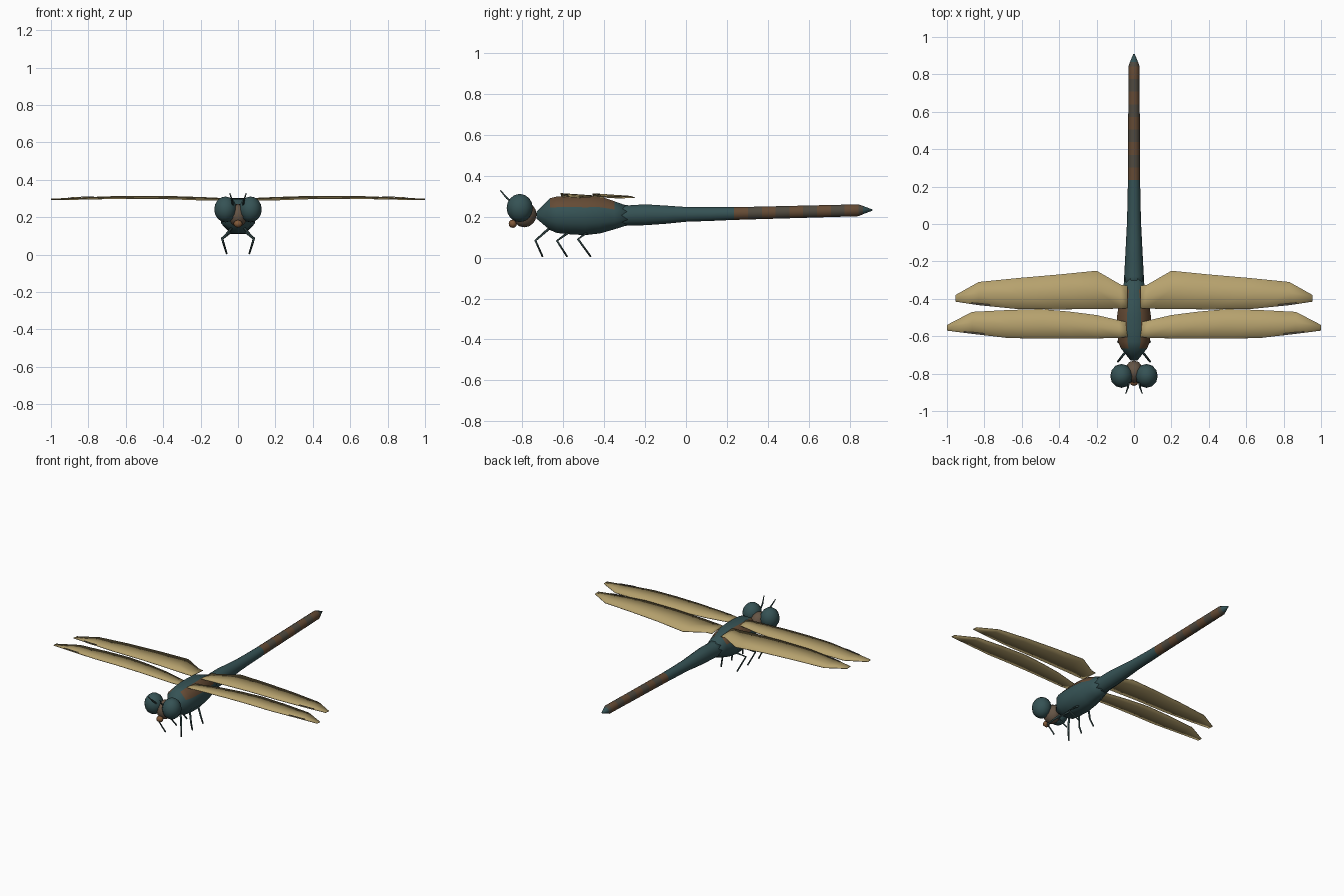
import bpy, bmesh, math
from mathutils import Vector

if "Cube" in bpy.data.objects:
    bpy.data.objects.remove(bpy.data.objects["Cube"])


def material(name, rgb):
    m = bpy.data.materials.new(name)
    m.diffuse_color = (*rgb, 1)
    m.use_nodes = True
    m.node_tree.nodes["Principled BSDF"].inputs["Base Color"].default_value = m.diffuse_color
    return m


TEAL = material("dark teal", (0.036, 0.085, 0.09))
BROWN = material("band brown", (0.13, 0.07, 0.035))
UMBER = material("dull umber", (0.08, 0.068, 0.05))
FACE = material("face brown", (0.13, 0.09, 0.06))
JAW = material("jaw brown", (0.22, 0.10, 0.04))
WING = material("wing tan", (0.47, 0.36, 0.155))
LIMB = material("limb dark teal", (0.03, 0.06, 0.06))


def finish(name, bm, mats, smooth=True):
    bmesh.ops.recalc_face_normals(bm, faces=bm.faces[:])
    me = bpy.data.meshes.new(name)
    for f in bm.faces:
        f.smooth = smooth
    bm.to_mesh(me)
    bm.free()
    for m in mats:
        me.materials.append(m)
    ob = bpy.data.objects.new(name, me)
    bpy.context.collection.objects.link(ob)
    return ob


def loft(name, rings, sides, mats, rule):
    """Rings along y: (y, half width, bottom z, top z), flat side on top."""
    bm = bmesh.new()
    loops = []
    k = 1 / math.cos(math.pi / sides)
    for y, w, lo, hi in rings:
        loop = []
        for i in range(sides):
            a = 2 * math.pi * (i + 0.5) / sides
            loop.append(bm.verts.new((w * k * math.sin(a), y,
                                      (lo + hi) / 2 + (hi - lo) / 2 * k * math.cos(a))))
        loops.append(loop)
    for a, b in zip(loops, loops[1:]):
        for i in range(sides):
            j = (i + 1) % sides
            f = bm.faces.new((a[i], a[j], b[j], b[i]))
            f.material_index = rule(i, f.calc_center_median())
    bm.faces.new(loops[0])
    bm.faces.new(loops[-1])
    return finish(name, bm, mats)


def ball(name, loc, radii, mat, seg=12, rings=8):
    bm = bmesh.new()
    bmesh.ops.create_uvsphere(bm, u_segments=seg, v_segments=rings, radius=1)
    for v in bm.verts:
        v.co = Vector(c * r + o for c, r, o in zip(v.co, radii, loc))
    return finish(name, bm, [mat])


def tube(name, pts, radii, mat, sides=5):
    """Tapered limb through a few points."""
    bm = bmesh.new()
    pts = [Vector(p) for p in pts]
    loops = []
    for n, p in enumerate(pts):
        d = (pts[min(n + 1, len(pts) - 1)] - pts[max(n - 1, 0)]).normalized()
        u = d.cross(Vector((1, 0, 0))).normalized()
        v = d.cross(u)
        loops.append([bm.verts.new(p + radii[n] * (u * math.cos(t) + v * math.sin(t)))
                      for t in (2 * math.pi * i / sides for i in range(sides))])
    for a, b in zip(loops, loops[1:]):
        for i in range(sides):
            j = (i + 1) % sides
            bm.faces.new((a[i], a[j], b[j], b[i]))
    bm.faces.new(loops[0])
    bm.faces.new(loops[-1])
    return finish(name, bm, [mat])


# Thorax with brown shoulder stripes
def thorax_rule(i, c):
    return 1 if i in (0, 6) and -0.68 < c.y < -0.38 else 0


loft("thorax", [(-0.73, 0.018, 0.19, 0.225), (-0.665, 0.07, 0.135, 0.29),
                (-0.63, 0.085, 0.12, 0.298), (-0.56, 0.09, 0.113, 0.301),
                (-0.49, 0.09, 0.11, 0.302), (-0.42, 0.08, 0.118, 0.299),
                (-0.35, 0.063, 0.138, 0.275), (-0.28, 0.045, 0.16, 0.25)],
     8, [TEAL, BROWN, UMBER], thorax_rule)

# Abdomen with alternating bands toward the tip
BAND = 0.0675
key = [(-0.33, 0.052, 0.15, 0.262), (-0.28, 0.05, 0.157, 0.255), (-0.2, 0.046, 0.158, 0.26),
       (-0.1, 0.041, 0.165, 0.254), (0.0, 0.036, 0.175, 0.247), (0.12, 0.033, 0.179, 0.246)]
for n in range(10):
    t = n / 9
    key.append((0.235 + BAND * n, 0.031 - 0.003 * t, 0.184 + 0.018 * t, 0.246 + 0.014 * t))
key += [(0.865, 0.021, 0.212, 0.252), (0.91, 0.003, 0.229, 0.235)]


def band_rule(i, c):
    if c.y < 0.235 or c.y > 0.86:
        return 0
    return 1 + int((c.y - 0.235) / BAND) % 2


loft("abdomen", key, 10, [TEAL, BROWN, UMBER], band_rule)

# Head and mouth
ball("head", (0, -0.79, 0.21), (0.05, 0.06, 0.062), FACE)
ball("jaw", (0, -0.846, 0.165), (0.024, 0.02, 0.02), JAW, 8, 6)


# Wings: stations of (x, leading y, trailing y)
def wing_z(x, y, lead):
    return 0.297 + 0.016 * math.sin(math.pi * min(x, 1)) - 0.07 * (y - lead)


def wing(name, stations, side, spot):
    bm = bmesh.new()
    rows = []
    for x, lead, trail in stations:
        rows.append([bm.verts.new((side * x, y, wing_z(x, y, lead)))
                     for y in (lead, (lead + trail) / 2, trail)])
    for a, b in zip(rows, rows[1:]):
        for j in range(2):
            bm.faces.new((a[j], a[j + 1], b[j + 1], b[j]))
    ob = finish(name, bm, [WING])
    mod = ob.modifiers.new("thickness", "SOLIDIFY")
    mod.thickness = 0.004
    mod.offset = 0
    # Dark tip mark lying on the leading edge
    (xa, ya), (xb, yb) = spot
    bm = bmesh.new()
    bm.faces.new([bm.verts.new((side * x, y, wing_z(x, y, l) + 0.004))
                  for x, y, l in ((xa, ya, ya), (xb, yb, yb),
                                  (xb, yb + 0.008, yb), (xa, ya + 0.01, ya))])
    mark = finish(name + "_tip_mark", bm, [UMBER], False)
    mod = mark.modifiers.new("thickness", "SOLIDIFY")
    mod.thickness = 0.002
    mod.offset = 0


FRONT = [(0.035, -0.603, -0.525), (0.08, -0.61, -0.515), (0.2, -0.611, -0.487),
         (0.35, -0.612, -0.468), (0.5, -0.612, -0.455), (0.67, -0.61, -0.46),
         (0.866, -0.587, -0.47), (1.0, -0.57, -0.54)]
HIND = [(0.035, -0.45, -0.33), (0.07, -0.452, -0.325), (0.2, -0.455, -0.25),
        (0.4, -0.456, -0.27), (0.62, -0.455, -0.289), (0.83, -0.434, -0.31),
        (0.955, -0.415, -0.38)]

# Leg joints: hip, knee, foot as (y, z)
LEGS = {"front": ((-0.67, 0.14), (-0.735, 0.083), (-0.70, 0.005)),
        "middle": ((-0.57, 0.125), (-0.63, 0.082), (-0.58, 0.005)),
        "hind": ((-0.48, 0.125), (-0.527, 0.09), (-0.465, 0.005))}

# Everything mirrored left and right
for side, word in ((1, "right"), (-1, "left")):
    ball(word + "_eye", (side * 0.067, -0.812, 0.242), (0.06, 0.064, 0.069), TEAL)
    wing(word + "_front_wing", FRONT, side, ((0.80, -0.595), (0.91, -0.581)))
    wing(word + "_hind_wing", HIND, side, ((0.77, -0.44), (0.87, -0.428)))
    tube(word + "_antenna", [(side * 0.028, -0.845, 0.265), (side * 0.032, -0.875, 0.29),
                             (side * 0.044, -0.907, 0.328)], (0.006, 0.005, 0.003), LIMB)
    for pair, joints in LEGS.items():
        pts = [(side * x, y, z) for x, (y, z) in zip((0.035, 0.085, 0.06), joints)]
        tube(word + "_" + pair + "_leg", pts, (0.007, 0.006, 0.005), LIMB)
